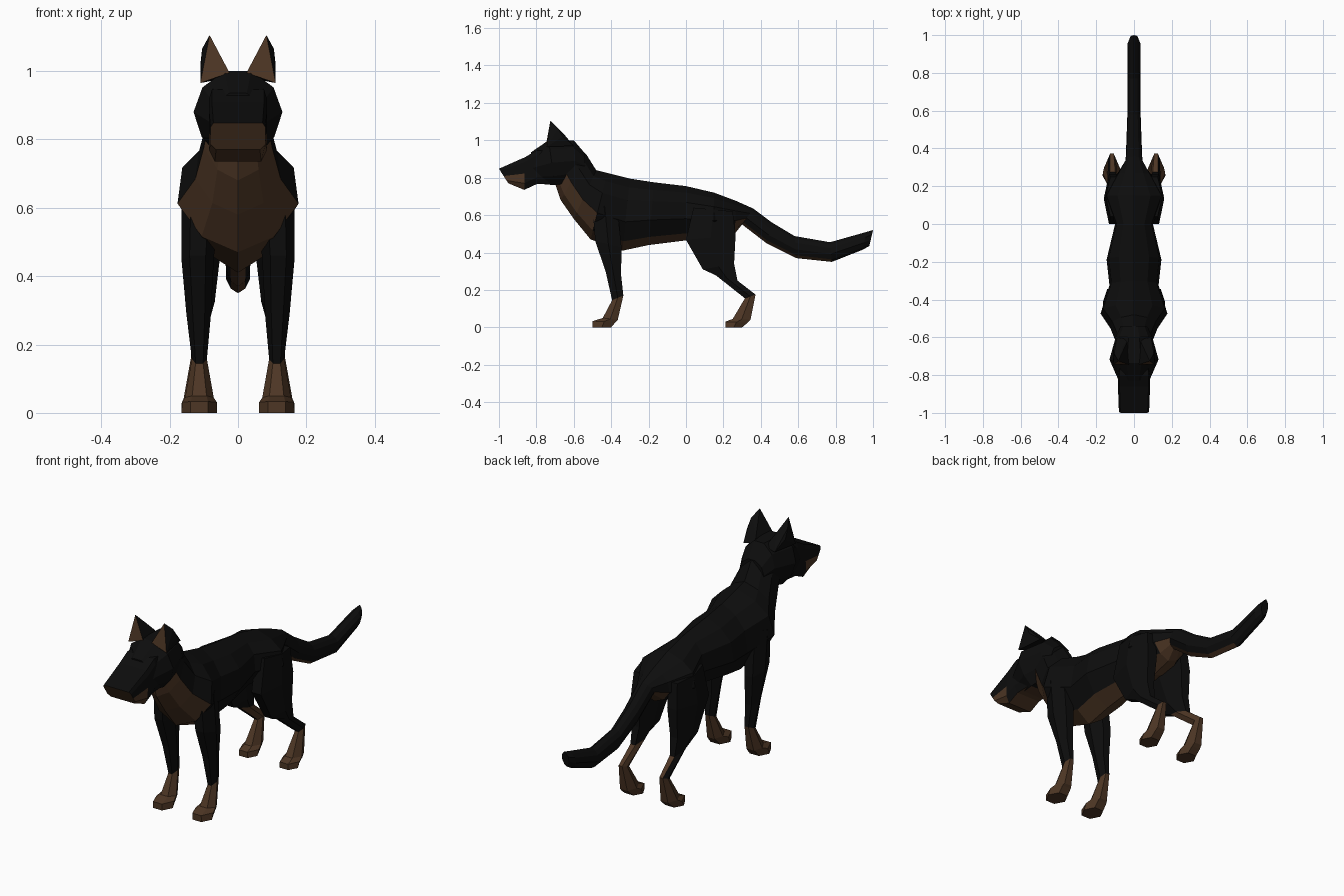
import bpy, bmesh
from mathutils import Vector


def material(name, rgb):
    m = bpy.data.materials.new(name)
    m.diffuse_color = (*rgb, 1)
    return m


MATS = [material("black_fur", (0.004, 0.004, 0.004)),
        material("brown_fur", (0.075, 0.037, 0.018))]


def finish(name, bm, mirror=False):
    bmesh.ops.recalc_face_normals(bm, faces=bm.faces[:])
    mesh = bpy.data.meshes.new(name)
    bm.to_mesh(mesh)
    bm.free()
    for m in MATS:
        mesh.materials.append(m)
    ob = bpy.data.objects.new(name, mesh)
    bpy.context.collection.objects.link(ob)
    if mirror:
        ob.modifiers.new("mirror", "MIRROR").use_mirror_merge = False
    return ob


def loft(name, profile, rings, brown, xc=None, first_cap=0, last_cap=0):
    """Ring: (y, z) start, (y, z) end, centre x, half width.
    Profile: (fraction from start to end, width factor)."""
    bm = bmesh.new()
    pts = [(t, w) for t, w in profile] + [(t, -w) for t, w in reversed(profile) if w]
    loops = []
    for y0, z0, y1, z1, cx, hw in rings:
        loops.append([bm.verts.new((cx + w * hw, y0 + (y1 - y0) * t, z0 + (z1 - z0) * t))
                      for t, w in pts])
    n = len(pts)
    for s in range(len(loops) - 1):
        a, b = loops[s], loops[s + 1]
        for k in range(n):
            j = (k + 1) % n
            f = bm.faces.new((a[k], a[j], b[j], b[k]))
            t, side = (pts[k][0] + pts[j][0]) / 2, pts[k][1] + pts[j][1]
            f.material_index = int(brown(s, t, side))
    bm.faces.new(loops[0]).material_index = first_cap
    bm.faces.new(loops[-1]).material_index = last_cap
    return finish(name, bm, mirror=rings[0][4] != 0)


# Neck, torso and tail in one skin
torso = [
    (-0.60, 0.99, -0.70, 0.77, 0, 0.085),
    (-0.53, 0.92, -0.67, 0.68, 0, 0.10),
    (-0.48, 0.84, -0.60, 0.58, 0, 0.125),
    (-0.42, 0.825, -0.51, 0.47, 0, 0.177),
    (-0.30, 0.795, -0.34, 0.41, 0, 0.13),
    (-0.17, 0.775, -0.20, 0.44, 0, 0.145),
    (0.00, 0.755, 0.00, 0.465, 0, 0.10),
    (0.15, 0.72, 0.15, 0.47, 0, 0.158),
    (0.27, 0.675, 0.26, 0.50, 0, 0.09),
    (0.36, 0.635, 0.30, 0.55, 0, 0.045),
    (0.46, 0.56, 0.43, 0.45, 0, 0.04),
    (0.58, 0.488, 0.59, 0.37, 0, 0.035),
    (0.77, 0.455, 0.78, 0.35, 0, 0.035),
    (0.965, 0.51, 0.945, 0.415, 0, 0.035),
    (1.00, 0.52, 0.98, 0.435, 0, 0.02),
]


def torso_brown(s, t, side):
    if t > 0.9:                      # throat, belly and tail underside
        return s < 12
    return t > 0.7 and s in (0, 1, 2, 8)   # chest and rump patches


loft("body_and_tail",
     [(0, 0), (0.12, 0.55), (0.3, 0.92), (0.6, 1), (0.87, 0.6), (1, 0)],
     torso, torso_brown)

# Skull
loft("skull", [(0, 0.3), (0.2, 0.8), (0.5, 1), (0.8, 0.82), (1, 0.5)],
     [(-0.83, 0.935, -0.81, 0.77, 0, 0.085),
      (-0.735, 1.0, -0.70, 0.76, 0, 0.13),
      (-0.60, 1.0, -0.585, 0.78, 0, 0.095),
      (-0.54, 0.93, -0.54, 0.80, 0, 0.07)],
     lambda s, t, side: t > 0.95 and s == 0)

# Muzzle with brown lips and chin
loft("muzzle", [(0, 0.9), (0.15, 1), (0.5, 1), (0.8, 1), (1, 0.8)],
     [(-1.0, 0.848, -0.95, 0.77, 0, 0.08),
      (-0.86, 0.91, -0.865, 0.735, 0, 0.085),
      (-0.80, 0.945, -0.80, 0.765, 0, 0.085),
      (-0.70, 0.95, -0.70, 0.77, 0, 0.08)],
     lambda s, t, side: (s == 0 and t > 0.5) or t > 0.95, first_cap=1)

# Ears with a brown front
bm = bmesh.new()
for p in ((0.083, -0.725, 1.105), (0.11, -0.745, 0.965), (0.025, -0.745, 0.995),
          (0.105, -0.685, 1.065), (0.11, -0.66, 1.02), (0.06, -0.65, 1.03),
          (0.09, -0.60, 0.97), (0.03, -0.61, 0.98)):
    bm.verts.new(p)
bmesh.ops.convex_hull(bm, input=bm.verts[:])
bm.normal_update()
for f in bm.faces:
    f.material_index = int(f.normal.y < -0.8)
finish("ears", bm, mirror=True)

# Legs: rings run from the front edge to the back edge, top to paw
LEG = [(0, 0.5), (0.5, 1), (1, 0.5)]
loft("front_legs", LEG,
     [(-0.50, 0.64, -0.37, 0.66, 0.11, 0.055),
      (-0.485, 0.46, -0.345, 0.43, 0.118, 0.047),
      (-0.43, 0.30, -0.347, 0.28, 0.115, 0.036),
      (-0.395, 0.145, -0.335, 0.17, 0.113, 0.022),
      (-0.445, 0.05, -0.365, 0.04, 0.113, 0.042),
      (-0.50, 0.033, -0.375, 0.03, 0.113, 0.051),
      (-0.50, 0.0, -0.40, 0.0, 0.113, 0.052)],
     lambda s, t, side: s >= 3, last_cap=1)


def hind_brown(s, t, side):
    return s >= 4 or (s == 3 and (t == 1 or side < -1))


loft("hind_legs", LEG,
     [(0.04, 0.64, 0.25, 0.62, 0.10, 0.05),
      (0.0, 0.468, 0.265, 0.49, 0.105, 0.055),
      (0.09, 0.31, 0.257, 0.34, 0.11, 0.042),
      (0.16, 0.278, 0.275, 0.25, 0.113, 0.028),
      (0.315, 0.155, 0.372, 0.175, 0.117, 0.02),
      (0.25, 0.045, 0.345, 0.04, 0.117, 0.042),
      (0.21, 0.03, 0.33, 0.025, 0.117, 0.048),
      (0.21, 0.0, 0.30, 0.0, 0.117, 0.049)],
     hind_brown, last_cap=1)
